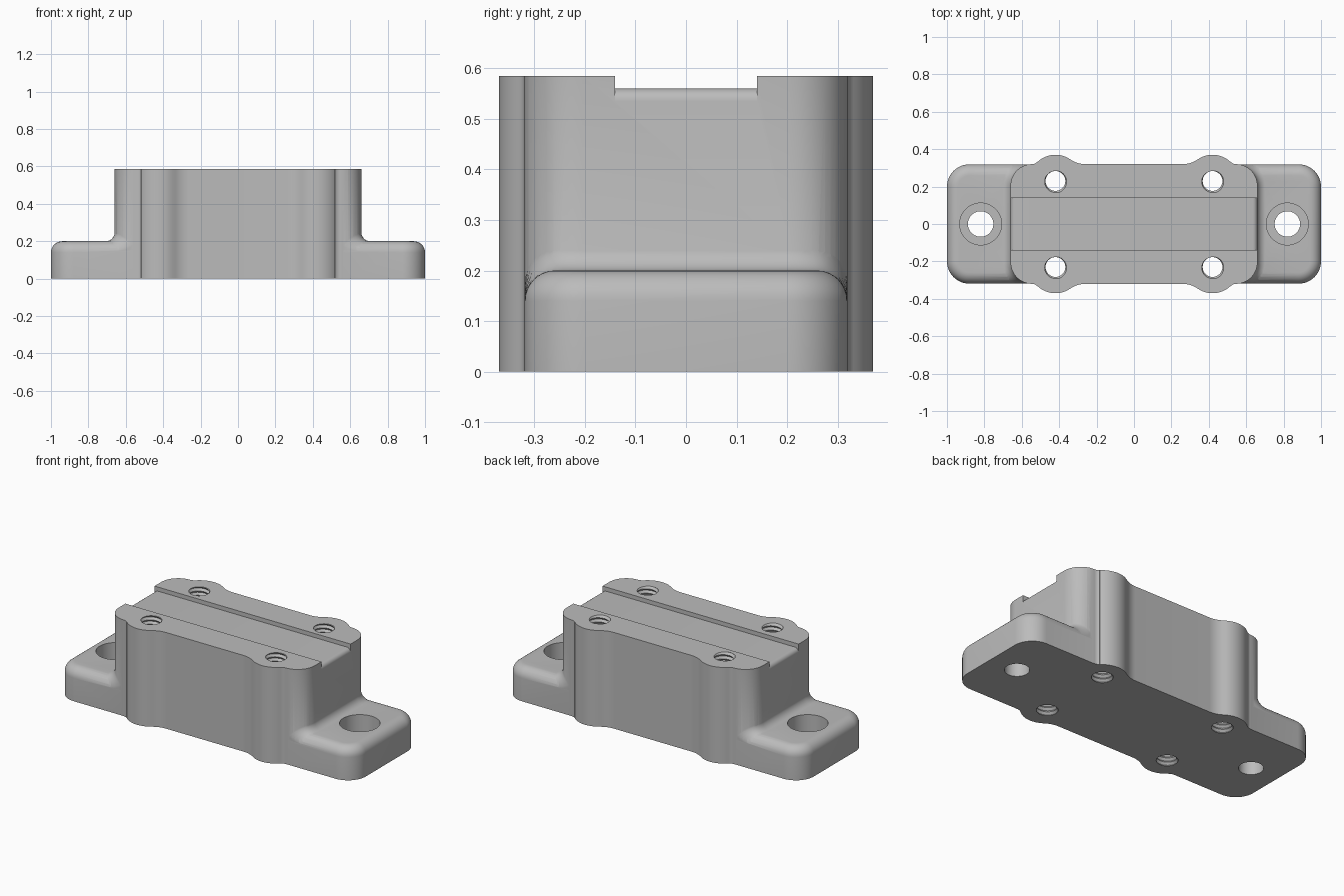
import bpy, bmesh
from math import sin, cos, pi, radians, sqrt

cube = bpy.data.objects.get("Cube")
if cube:
    bpy.data.objects.remove(cube, do_unlink=True)

grey = bpy.data.materials.new("plain grey")
grey.use_nodes = True
grey.diffuse_color = (0.5, 0.5, 0.5, 1)
grey.node_tree.nodes["Principled BSDF"].inputs["Base Color"].default_value = (0.5, 0.5, 0.5, 1)

HALF_X, HALF_Y, CORNER = 0.66, 0.32, 0.115   # raised block
FLANGE_Y, FLANGE_H, ROUND = 0.319, 0.2, 0.06  # low flange
HEIGHT, FILLET = 0.585, 0.05


def make_object(name, bm):
    bmesh.ops.recalc_face_normals(bm, faces=bm.faces)
    mesh = bpy.data.meshes.new(name)
    bm.to_mesh(mesh)
    bm.free()
    mesh.materials.append(grey)
    obj = bpy.data.objects.new(name, mesh)
    bpy.context.collection.objects.link(obj)
    return obj


def loft(name, rings):
    """Closed solid through rings of equal point count."""
    bm = bmesh.new()
    rows = [[bm.verts.new(p) for p in ring] for ring in rings]
    n = len(rows[0])
    for a, b in zip(rows, rows[1:]):
        for i in range(n):
            j = (i + 1) % n
            bm.faces.new((a[i], a[j], b[j], b[i]))
    bm.faces.new(rows[0])
    bm.faces.new(rows[-1])
    return make_object(name, bm)


def arc(cx, cy, r, start, end, steps=12):
    angles = [radians(start + (end - start) * i / steps) for i in range(steps + 1)]
    return [(cx + r * cos(a), cy + r * sin(a)) for a in angles]


def four_way(quarter):
    """Mirror a quarter outline into a full loop."""
    flip = quarter[::-1]
    return (quarter + [(-x, y) for x, y in flip]
            + [(-x, -y) for x, y in quarter] + [(x, -y) for x, y in flip])


def rounded_rect(hx, hy, r):
    return four_way(arc(hx - r, hy - r, r, 0, 90))


def at_height(loop, z):
    return [(x, y, z) for x, y in loop]


def combine(target, tool, operation):
    mod = target.modifiers.new(operation.lower(), "BOOLEAN")
    mod.operation, mod.solver, mod.object = operation, "EXACT", tool
    bpy.context.view_layer.objects.active = target
    bpy.ops.object.modifier_apply(modifier=mod.name)
    bpy.data.objects.remove(tool, do_unlink=True)


# Raised block, with a boss bulging out round each threaded hole
quarter = (arc(HALF_X - CORNER, HALF_Y - CORNER, CORNER, 0, 90)
           + arc(0.546, 0.36, 0.04, -95, -133, 6)
           + arc(0.42, 0.23, 0.14, 46, 124.8, 16)
           + arc(0.26, 0.46, 0.14, -56, -90, 10))
outline = four_way(quarter)
block = loft("mounting_block", [at_height(outline, 0), at_height(outline, HEIGHT)])

# Flange with rounded top edge
rings = [at_height(rounded_rect(1, FLANGE_Y, 0.12), 0)]
for i in range(9):
    t = pi / 2 * i / 8
    inset = ROUND * (1 - cos(t))
    rings.append(at_height(rounded_rect(1 - inset, FLANGE_Y - inset, 0.12 - inset),
                           FLANGE_H - ROUND + ROUND * sin(t)))
flange = loft("flange", rings)


# Fillet between block and flange, dropping with the rounded flange edge
def fillet_ring(offset, rise):
    ring = []
    for x, y in rounded_rect(HALF_X + offset, HALF_Y + offset, CORNER + offset):
        y = max(-0.318, min(0.318, y))
        over = max(0, abs(y) - (FLANGE_Y - ROUND))
        drop = ROUND - sqrt(ROUND ** 2 - over ** 2)
        ring.append((x, y, FLANGE_H - 0.001 - drop + rise))
    return ring


steps = [pi / 2 * i / 8 for i in range(9)]
rings = [[(x, y, 0.05) for x, y, z in fillet_ring(FILLET, 0)]]
rings += [fillet_ring(FILLET * (1 - sin(t)) - 0.001, FILLET * (1 - cos(t))) for t in steps]
fillet = loft("fillet", rings)

combine(block, flange, "UNION")
combine(block, fillet, "UNION")

# Shallow channel along the top, rolling over at both ends
end = arc(HALF_X - 0.025, 0.535, 0.025, 0, 90, 6)
profile = ([(0.8, 0.7), (0.8, 0.535)] + end
           + [(-x, z) for x, z in end[::-1]] + [(-0.8, 0.535), (-0.8, 0.7)])
channel = loft("channel_cutter", [[(x, y, z) for x, z in profile] for y in (-0.14, 0.14)])
combine(block, channel, "DIFFERENCE")

# Counterbored bolt holes in the flange
for side in (-1, 1):
    bore = [(0.068, -0.1), (0.068, 0.08), (0.112, 0.08), (0.112, 0.3)]
    cutter = loft("bolt_cutter", [at_height(arc(side * 0.82, 0, r, 0, 352.5, 47), z)
                                  for r, z in bore])
    combine(block, cutter, "DIFFERENCE")


def thread_cutter(cx, cy, pitch=0.026, segs=32):
    """Helical screw: each turn joins the row one pitch above."""
    bm = bmesh.new()
    rows = []
    for k in range(56):
        r = 0.053 if k % 2 else 0.064
        rows.append([bm.verts.new((cx + r * cos(2 * pi * s / segs), cy + r * sin(2 * pi * s / segs),
                                   -0.06 + pitch * (k / 2 + s / segs))) for s in range(segs)])
    for k in range(len(rows) - 3):
        low = rows[k] + [rows[k + 2][0]]
        high = rows[k + 1] + [rows[k + 3][0]]
        for s in range(segs):
            bm.faces.new((low[s], low[s + 1], high[s + 1], high[s]))
    bmesh.ops.delete(bm, geom=[v for v in bm.verts if not v.link_faces], context="VERTS")
    bmesh.ops.holes_fill(bm, edges=[e for e in bm.edges if e.is_boundary], sides=0)
    bmesh.ops.triangulate(bm, faces=[f for f in bm.faces if len(f.verts) > 4])
    return make_object("thread_cutter", bm)


# Threaded through holes in the four bosses
for sx in (-1, 1):
    for sy in (-1, 1):
        combine(block, thread_cutter(sx * 0.42, sy * 0.23), "DIFFERENCE")

bpy.ops.object.select_all(action="DESELECT")
block.select_set(True)
bpy.context.view_layer.objects.active = block
bpy.ops.object.shade_smooth_by_angle(angle=radians(30))
